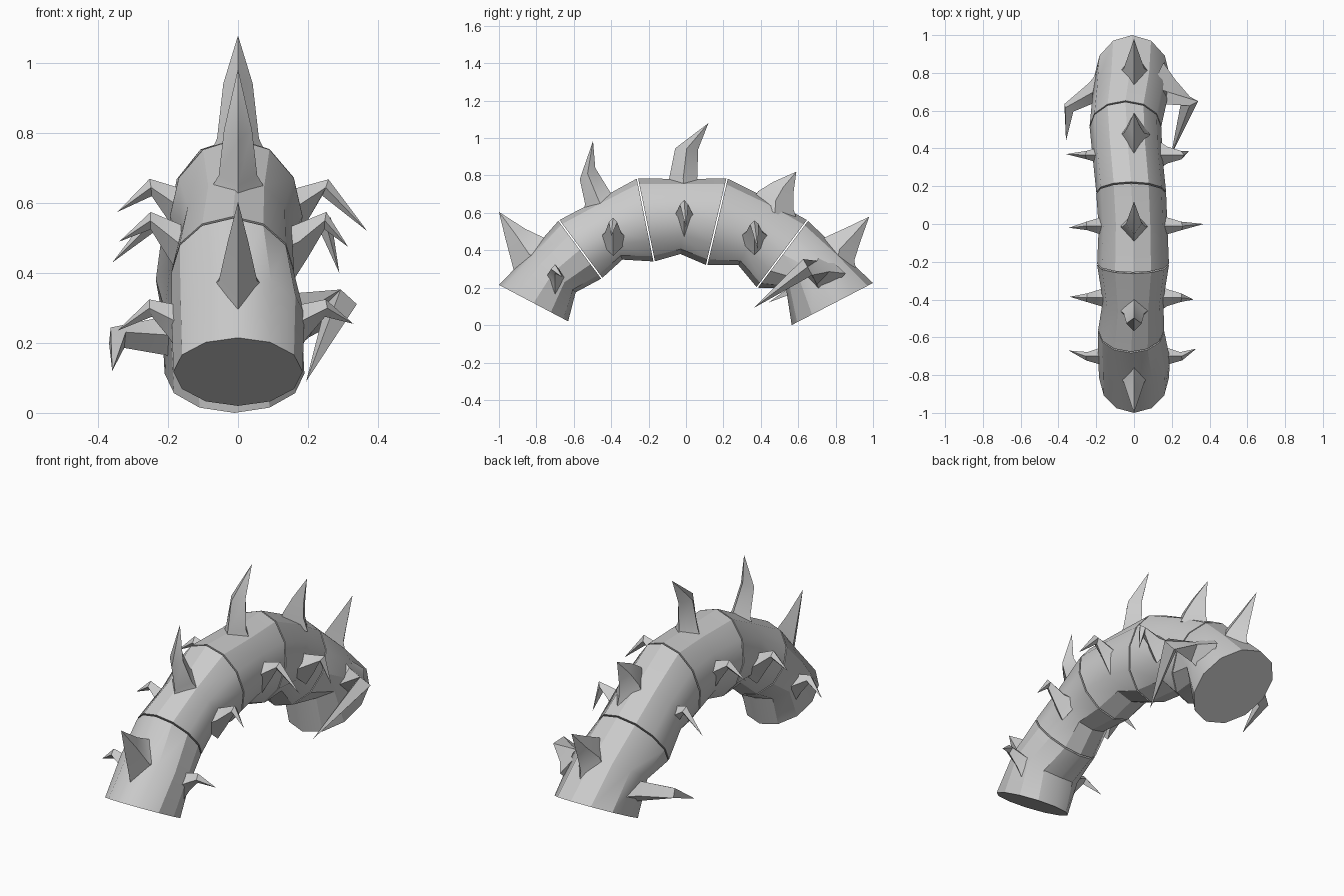
import bpy, bmesh
from math import cos, sin, tau, radians
from mathutils import Vector

if "Cube" in bpy.data.objects:
    bpy.data.objects.remove(bpy.data.objects["Cube"])


def loft(name, rings, tip=None):
    """Skin a list of equal-sized vertex rings, closing with a cap or a pointed tip."""
    bm = bmesh.new()
    rows = [[bm.verts.new(p) for p in ring] for ring in rings]
    n = len(rows[0])
    for a, b in zip(rows, rows[1:]):
        for i in range(n):
            j = (i + 1) % n
            bm.faces.new((a[i], a[j], b[j], b[i]))
    bm.faces.new(rows[0])
    if tip:
        t = bm.verts.new(tip)
        for i in range(n):
            bm.faces.new((rows[-1][i], rows[-1][(i + 1) % n], t))
    else:
        bm.faces.new(rows[-1])
    bmesh.ops.recalc_face_normals(bm, faces=bm.faces[:])
    mesh = bpy.data.meshes.new(name)
    bm.to_mesh(mesh)
    bm.free()
    obj = bpy.data.objects.new(name, mesh)
    bpy.context.collection.objects.link(obj)
    return obj


# Body cross-sections: top y, top z, bottom y, bottom z, centre x, half width
sections = [
    (-1.00, .215, -.63, .02, 0, .185), (-.83, .39, -.59, .175, 0, .19), (-.68, .56, -.45, .25, -.015, .175),
    (-.47, .67, -.34, .35, -.005, .16), (-.26, .785, -.17, .34, -.005, .19),
    (0, .78, -.03, .38, -.005, .182), (.22, .785, .11, .32, -.015, .185),
    (.45, .67, .28, .32, -.035, .185), (.65, .56, .38, .20, -.045, .19),
    (.82, .395, .535, .195, -.02, .20), (1.00, .225, .565, 0, -.01, .20)]
GAP = 0.004


def body_ring(s, toward=None):
    ty, tz, by, bz, cx, w = s
    top, bot = Vector((cx, ty, tz)), Vector((cx, by, bz))
    if toward:
        top += (Vector((cx, toward[0], toward[1])) - top).normalized() * GAP
        bot += (Vector((cx, toward[2], toward[3])) - bot).normalized() * GAP
    mid, half = (top + bot) / 2, (top - bot) / 2
    return [mid + half * cos(tau * i / 12) + Vector((w * sin(tau * i / 12), 0, 0)) for i in range(12)]


# Five armoured body segments with narrow gaps
for k in range(5):
    a, m, b = sections[2 * k:2 * k + 3]
    loft(f"body_segment_{k + 1}", [body_ring(a, m if k else None), body_ring(m),
                                   body_ring(b, m if k < 4 else None)])

# Back spines: rows of (front y, z, rear y, z, half width), then tip
back_spines = [
    ([(-.90, .24, -.68, .48, .085), (-.92, .29, -.755, .465, .055), (-.965, .46, -.86, .515, .03)], (-1.0, .605)),
    ([(-.55, .57, -.35, .69, .085), (-.54, .65, -.405, .71, .055), (-.568, .78, -.485, .84, .04)], (-.497, .985)),
    ([(-.12, .72, .10, .72, .09), (-.09, .785, .06, .785, .06), (-.058, .945, .065, .94, .042)], (.12, 1.08)),
    ([(.35, .66, .60, .54, .085), (.385, .715, .575, .62, .055), (.465, .765, .575, .71, .03)], (.59, .82)),
    ([(.69, .44, .92, .24, .085), (.745, .47, .90, .345, .055), (.855, .52, .93, .44, .03)], (.98, .58))]
for k, (rows, tip) in enumerate(back_spines):
    rings = []
    for y0, z0, y1, z1, w in rows:
        cy, cz = (y0 + y1) / 2, (z0 + z1) / 2
        rings.append([(0, y0, z0), (w, cy, cz), (0, y1, z1), (-w, cy, cz)])
    loft(f"back_spine_{k + 1}", rings, (0, *tip))


def horn(name, path, sizes, flat=0.9):
    """Bent horn of diamond section along a path whose last point is the tip."""
    pts = [Vector(p) for p in path]
    rings = []
    for i, r in enumerate(sizes):
        d = (pts[i + 1] - pts[max(i - 1, 0)]).normalized()
        u = d.cross(Vector((0, 1, 0))).normalized() * r
        v = u.cross(d) * flat
        rings.append([pts[i] + u, pts[i] + v, pts[i] - u, pts[i] - v])
    loft(name, rings, pts[-1])


# Side horns: y, base z, knee z, left tip, right tip
side_horns = [
    (-.70, .25, .30, (-.345, -.67, .235), (.33, -.66, .255)),
    (-.39, .48, .55, (-.34, -.385, .49), (.315, -.40, .475)),
    (-.01, .585, .645, (-.345, -.02, .575), (.37, 0, .52)),
    (.365, .485, .54, (-.36, .37, .43), (.29, .385, .40))]
for k, (y, bz, kz, left, right) in enumerate(side_horns):
    for side, tip in (("left", left), ("right", right)):
        s = -1 if side == "left" else 1
        horn(f"{side}_horn_{k + 1}",
             [(s * .11, y, bz - .02), (s * .175, y, bz + .01), (s * .25, y, kz), tip],
             [.10, .05, .025])

# Large hooked pincers at the rear segment
horn("left_pincer", [(-.12, .74, .23), (-.21, .70, .22), (-.345, .615, .215), (-.36, .44, .12)],
     [.11, .055, .035], 1.0)
horn("right_pincer", [(.11, .73, .27), (.19, .70, .28), (.295, .65, .31), (.195, .36, .09)],
     [.12, .065, .045], 1.1)

# Soften shallow facets, keep hard ridges
bpy.ops.object.select_all(action='SELECT')
bpy.context.view_layer.objects.active = bpy.data.objects["body_segment_1"]
bpy.ops.object.shade_smooth_by_angle(angle=radians(30))
